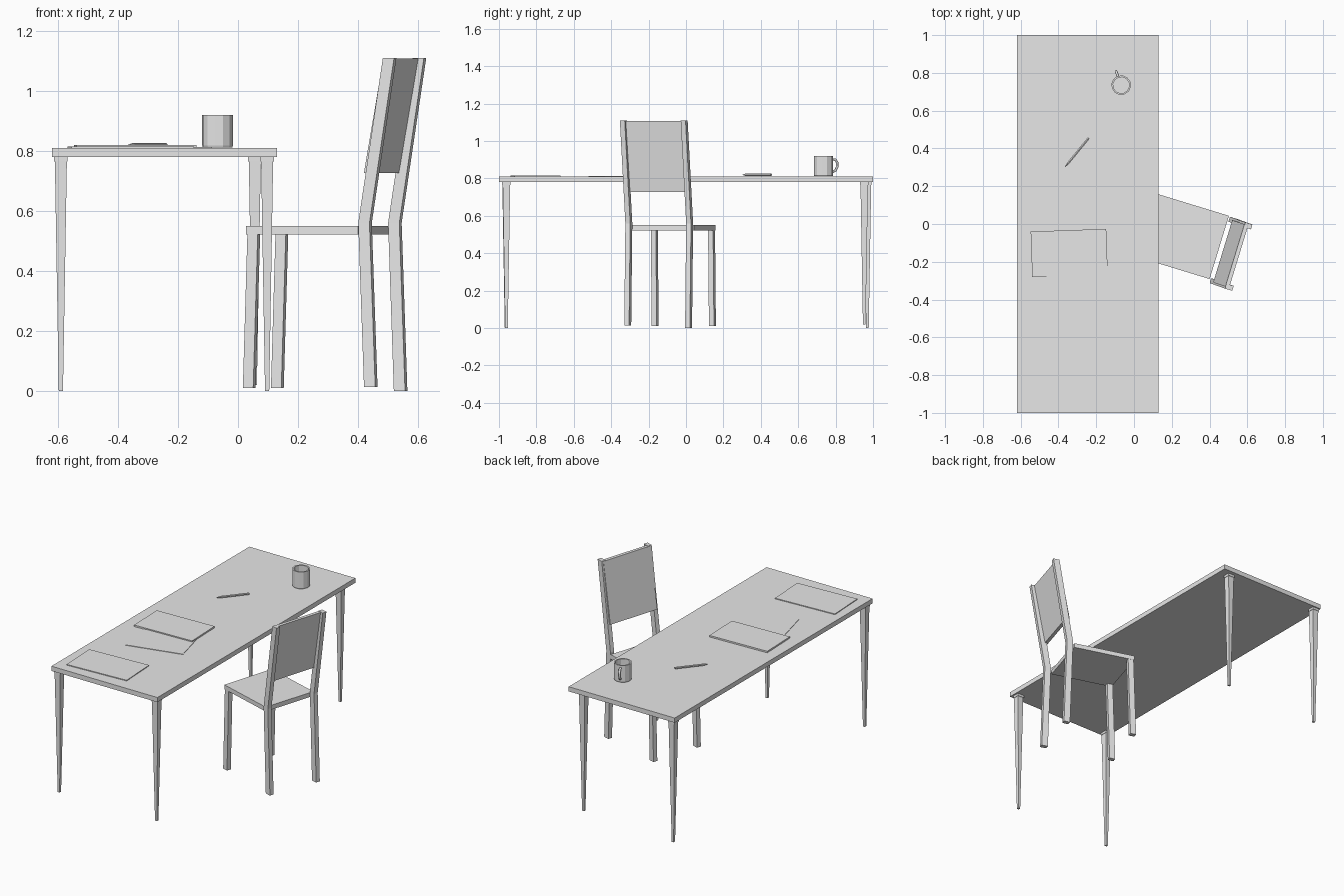
import bpy, bmesh
from math import radians, cos, sin, tau
from mathutils import Matrix, Vector

cube = bpy.data.objects.get("Cube")
if cube:
    bpy.data.objects.remove(cube)

grey = bpy.data.materials.new("plain_grey")
grey.use_nodes = True
grey.diffuse_color = (0.8, 0.8, 0.8, 1)
grey.node_tree.nodes["Principled BSDF"].inputs["Base Color"].default_value = (0.8, 0.8, 0.8, 1)


def place(x, y, z=0, angle=0):
    return Matrix.Translation((x, y, z)) @ Matrix.Rotation(radians(angle), 4, "Z")


def finish(name, bm, matrix):
    bmesh.ops.recalc_face_normals(bm, faces=bm.faces)
    mesh = bpy.data.meshes.new(name)
    bm.to_mesh(mesh)
    bm.free()
    mesh.materials.append(grey)
    obj = bpy.data.objects.new(name, mesh)
    obj.matrix_world = matrix
    bpy.context.collection.objects.link(obj)
    return obj


def loft(name, sections, matrix=Matrix()):
    """Join rectangular sections (x, y, z, width, depth) into a closed solid."""
    bm = bmesh.new()
    rings = []
    for x, y, z, w, d in sections:
        rings.append([bm.verts.new((x + sx * w / 2, y + sy * d / 2, z))
                      for sx, sy in ((-1, -1), (1, -1), (1, 1), (-1, 1))])
    for a, b in zip(rings, rings[1:]):
        for i in range(4):
            j = (i + 1) % 4
            bm.faces.new((a[i], a[j], b[j], b[i]))
    bm.faces.new(rings[0])
    bm.faces.new(rings[-1])
    return finish(name, bm, matrix)


def slab(name, w, d, h, matrix):
    return loft(name, [(0, 0, 0, w, d), (0, 0, h, w, d)], matrix)


# Table: thin top on four tapered legs with small mounting caps
TOP = 0.81
slab("table_top", 0.75, 2, 0.03, place(-0.245, 0, 0.78))
table_legs = {"front_right": (-0.59, -0.962, 0), "front_left": (0.097, -0.96, 0),
              "back_right": (-0.59, 0.97, 0), "back_left": (0.056, 0.953, 0.02)}
for corner, (x, y, foot) in table_legs.items():
    loft("table_leg_" + corner,
         [(0, 0, foot, 0.014, 0.014), (0, 0, 0.765, 0.04, 0.04),
          (0, 0, 0.765, 0.045, 0.045), (0, 0, 0.78, 0.045, 0.045)], place(x, y))

# Chair: built facing -x, then turned toward the table
chair = place(0.0785, -0.01, 0, -17)
loft("chair_seat", [(0.195, 0, 0.522, 0.39, 0.35), (0.195, 0, 0.55, 0.39, 0.35)], chair)
for side, s in (("right", -1), ("left", 1)):
    loft("chair_front_leg_" + side,
         [(0.006, s * 0.16, 0.01, 0.036, 0.028), (0.022, s * 0.16, 0.53, 0.036, 0.028)], chair)
    v = s * 0.17 - 0.012
    foot = 0.0 if s > 0 else 0.014
    loft("chair_back_post_" + side,
         [(0.436, v, foot, 0.039, 0.027), (0.416, v, 0.56, 0.039, 0.027),
          (0.503, v - 0.004, 1.11, 0.039, 0.027)], chair)
loft("chair_backrest",
     [(0.424, -0.014, 0.727, 0.021, 0.345), (0.492, -0.016, 1.107, 0.021, 0.345)], chair)

# Sheets lying on the table
slab("notebook", 0.40, 0.24, 0.010, place(-0.343, -0.153, TOP, 2))
slab("loose_sheet", 0.36, 0.24, 0.003, place(-0.29, -0.36, TOP, 14))
slab("front_sheet", 0.41, 0.245, 0.005, place(-0.357, -0.805, TOP, 3))

# Pencil: six-sided rod with a cone tip
start, end = Vector((-0.365, 0.302, 0.82)), Vector((-0.24, 0.455, 0.82))
axis = end - start
turn = axis.to_track_quat("Z", "Y").to_matrix().to_4x4()
bm = bmesh.new()
for r1, r2, a, b in ((0.007, 0.007, 0.12, 1), (0.001, 0.007, 0, 0.12)):
    bmesh.ops.create_cone(bm, cap_ends=True, segments=6, radius1=r1, radius2=r2,
                          depth=axis.length * (b - a),
                          matrix=Matrix.Translation((0, 0, axis.length * (a + b) / 2)))
finish("pencil", bm, Matrix.Translation(start) @ turn)

# Mug: lathed cup, open at the top
SIDES = 12
profile = [(0.050, 0), (0.052, 0.006), (0.052, 0.108), (0.043, 0.108), (0.043, 0.01)]
bm = bmesh.new()
rings = [[bm.verts.new((r * cos(tau * i / SIDES), r * sin(tau * i / SIDES), z))
          for i in range(SIDES)] for r, z in profile]
for a, b in zip(rings, rings[1:]):
    for i in range(SIDES):
        j = (i + 1) % SIDES
        bm.faces.new((a[i], a[j], b[j], b[i]))
bm.faces.new(rings[0])
bm.faces.new(rings[-1])
mug_at = place(-0.068, 0.735, TOP + 0.002, 110)
finish("mug", bm, mug_at)

# Mug handle: rounded loop swept along a curve
curve = bpy.data.curves.new("mug_handle", "CURVE")
curve.dimensions = "3D"
curve.bevel_depth = 0.007
curve.bevel_resolution = 1
curve.use_fill_caps = True
path = [(0.047, 0.09), (0.066, 0.09), (0.077, 0.075), (0.078, 0.05), (0.068, 0.03), (0.047, 0.022)]
spline = curve.splines.new("POLY")
spline.points.add(len(path) - 1)
for point, (x, z) in zip(spline.points, path):
    point.co = (x, 0, z, 1)
curve.materials.append(grey)
handle = bpy.data.objects.new("mug_handle", curve)
handle.matrix_world = mug_at
bpy.context.collection.objects.link(handle)
